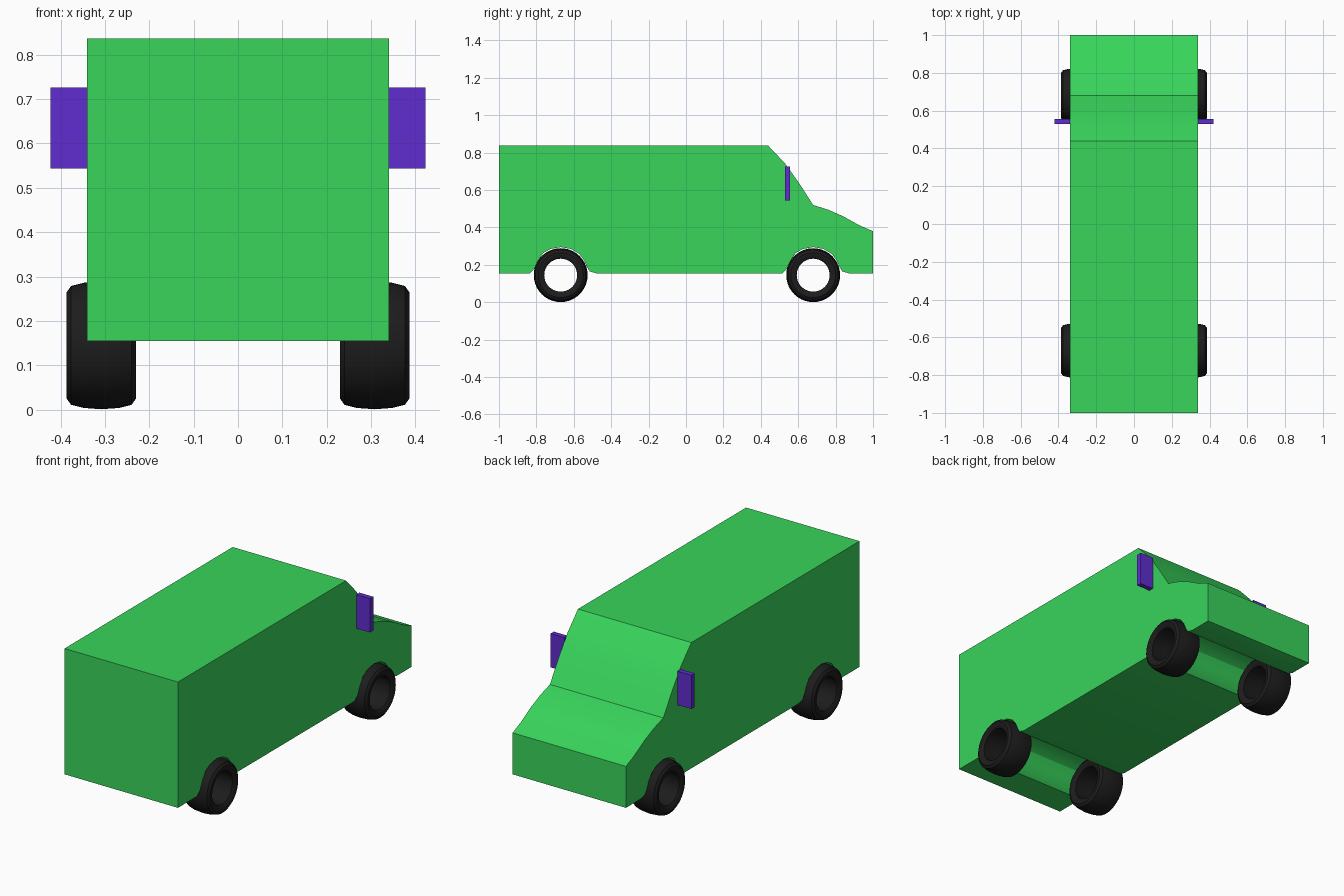
import bpy, bmesh, math
from mathutils import Matrix, Vector

cube = bpy.data.objects.get("Cube")
if cube:
    bpy.data.objects.remove(cube, do_unlink=True)


def material(name, rgb):
    mat = bpy.data.materials.new(name)
    mat.use_nodes = True
    mat.diffuse_color = (*rgb, 1)
    mat.node_tree.nodes["Principled BSDF"].inputs["Base Color"].default_value = (*rgb, 1)
    return mat


GREEN = material("green paint", (0.04, 0.66, 0.105))
PURPLE = material("purple plastic", (0.115, 0.027, 0.62))
RUBBER = material("black rubber", (0.012, 0.012, 0.012))


def finish(bm, name, mat, smooth=None):
    bmesh.ops.recalc_face_normals(bm, faces=bm.faces)
    mesh = bpy.data.meshes.new(name)
    bm.to_mesh(mesh)
    bm.free()
    mesh.materials.append(mat)
    obj = bpy.data.objects.new(name, mesh)
    bpy.context.collection.objects.link(obj)
    if smooth:
        bpy.ops.object.select_all(action="DESELECT")
        bpy.context.view_layer.objects.active = obj
        obj.select_set(True)
        bpy.ops.object.shade_smooth_by_angle(angle=math.radians(smooth))
    return obj


AXLES = {"rear": -0.67, "front": 0.68}
HALF_WIDTH = 0.34
FLOOR = 0.155

# Van body: side profile with wheel arches, extruded across the width
arch = [(0.19, FLOOR), (0.155, 0.165), (0.14, 0.19), (0.125, 0.225), (0.1, 0.258),
        (0.055, 0.285), (0, 0.295), (-0.055, 0.285), (-0.095, 0.262),
        (-0.125, 0.215), (-0.14, 0.18), (-0.165, FLOOR)]
profile = [(-1, FLOOR), (-1, 0.837), (0.44, 0.837), (0.53, 0.742), (0.605, 0.637),
           (0.68, 0.52), (0.76, 0.495), (0.84, 0.46), (0.93, 0.41), (1, 0.38), (1, FLOOR)]
for axle in ("front", "rear"):
    profile += [(AXLES[axle] + y, z) for y, z in arch]

bm = bmesh.new()
side = bm.faces.new([bm.verts.new((-HALF_WIDTH, y, z)) for y, z in profile])
sweep = bmesh.ops.extrude_face_region(bm, geom=[side], use_keep_orig=True)
moved = [v for v in sweep["geom"] if isinstance(v, bmesh.types.BMVert)]
bmesh.ops.translate(bm, verts=moved, vec=(2 * HALF_WIDTH, 0, 0))
finish(bm, "van_body", GREEN, 24)

# Tyre cross-section: (offset along the axle, radius), open through the middle
tyre = [(-0.066, 0.088), (-0.076, 0.1), (-0.078, 0.12), (-0.068, 0.134), (-0.04, 0.141),
        (0, 0.144), (0.04, 0.141), (0.068, 0.134), (0.078, 0.12), (0.076, 0.1),
        (0.066, 0.088), (0.04, 0.09), (-0.04, 0.09)]


def add_tyre(name, x, y):
    bm = bmesh.new()
    ring = [bm.verts.new((a, 0, r)) for a, r in tyre]
    edges = [bm.edges.new((ring[i - 1], ring[i])) for i in range(len(ring))]
    bmesh.ops.spin(bm, geom=ring + edges, axis=(1, 0, 0), cent=(0, 0, 0),
                   angle=math.tau, steps=40, use_merge=True)
    bmesh.ops.remove_doubles(bm, verts=bm.verts, dist=0.0001)
    bmesh.ops.translate(bm, verts=bm.verts, vec=(x, y, 0.145))
    finish(bm, name, RUBBER, 35)


# Tyres and door mirrors on both sides
for side_name, s in (("left", 1), ("right", -1)):
    for axle, y in AXLES.items():
        add_tyre(f"{axle}_{side_name}_tyre", s * 0.308, y)
    bm = bmesh.new()
    bmesh.ops.create_cube(bm, size=1, matrix=Matrix.LocRotScale(
        Vector((s * 0.38, 0.543, 0.635)), None, Vector((0.084, 0.028, 0.183))))
    finish(bm, f"{side_name}_mirror", PURPLE)
